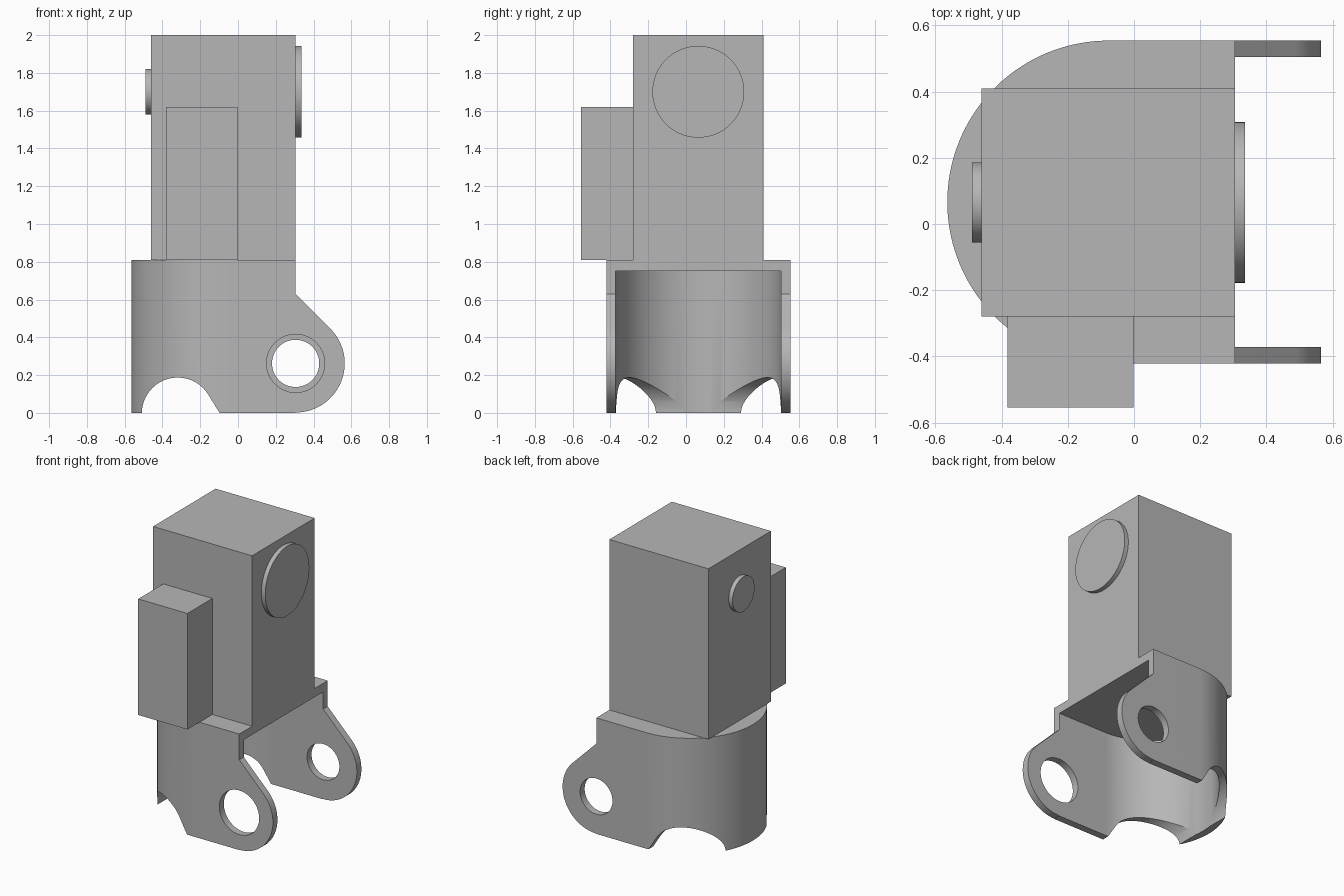
import bpy
import bmesh
from math import sin, cos, pi, radians
from mathutils import Vector

cube = bpy.data.objects.get("Cube")
if cube:
    bpy.data.objects.remove(cube, do_unlink=True)

grey = bpy.data.materials.new("grey_metal")
grey.use_nodes = True
grey.diffuse_color = (0.47, 0.47, 0.47, 1)
grey.node_tree.nodes["Principled BSDF"].inputs["Base Color"].default_value = (0.47, 0.47, 0.47, 1)


def arc(cx, cy, r, start, end, steps=48):
    """Points along an arc, angles in degrees."""
    angles = [radians(start + (end - start) * i / steps) for i in range(steps + 1)]
    return [(cx + r * cos(a), cy + r * sin(a)) for a in angles]


def prism(name, points, axis, low, high):
    """Extrude a closed 2D outline along an axis from low to high."""
    place = {"x": lambda a, b: (low, a, b),
             "y": lambda a, b: (a, low, b),
             "z": lambda a, b: (a, b, low)}[axis]
    bm = bmesh.new()
    face = bm.faces.new([bm.verts.new(place(a, b)) for a, b in points])
    grown = bmesh.ops.extrude_face_region(bm, geom=[face])["geom"]
    shift = Vector([high - low if k == axis else 0 for k in "xyz"])
    bmesh.ops.translate(bm, vec=shift, verts=[v for v in grown if isinstance(v, bmesh.types.BMVert)])
    bmesh.ops.recalc_face_normals(bm, faces=bm.faces)
    mesh = bpy.data.meshes.new(name)
    bm.to_mesh(mesh)
    bm.free()
    mesh.materials.append(grey)
    obj = bpy.data.objects.new(name, mesh)
    bpy.context.collection.objects.link(obj)
    return obj


def box(name, x0, x1, y0, y1, z0, z1):
    return prism(name, [(x0, y0), (x1, y0), (x1, y1), (x0, y1)], "z", z0, z1)


def disc(name, axis, a, b, r, low, high):
    return prism(name, arc(a, b, r, 0, 360, 64)[:-1], axis, low, high)


def activate(obj):
    bpy.ops.object.select_all(action="DESELECT")
    obj.select_set(True)
    bpy.context.view_layer.objects.active = obj


def combine(obj, other, operation):
    """Apply a boolean and discard the helper."""
    other.hide_render = True
    mod = obj.modifiers.new(operation, "BOOLEAN")
    mod.operation = operation
    mod.solver = "EXACT"
    mod.object = other
    activate(obj)
    bpy.ops.object.modifier_apply(modifier=mod.name)
    bpy.data.objects.remove(other, do_unlink=True)


def u_outline(r, x_end):
    cx, cy = -0.076, 0.066
    return arc(cx, cy, r, 90, 270, 72) + [(x_end, cy - r), (x_end, cy + r)]


# Base bracket: rounded shell trimmed to the ear outline
ear_x, ear_z, ear_r = 0.305, 0.262, 0.26
bracket = prism("base_bracket", u_outline(0.488, 0.8), "z", 0, 0.81)
side = [(-0.8, 0)] + [(0.27, 0)] + arc(ear_x, ear_z, ear_r, -90, 45, 40) + \
       [(ear_x, 0.63), (ear_x, 0.9), (-0.8, 0.9)]
side[0], side[1] = (-0.8, -0.1), (0.27, -0.1)
combine(bracket, prism("side_trim", side, "y", -1, 1), "INTERSECT")

# Hollow inside, open to the bottom and right
combine(bracket, prism("hollow", u_outline(0.438, 0.9), "z", -0.2, 0.75), "DIFFERENCE")

# Arched notch with one sloping side
notch = [(-0.509, -0.1)] + arc(-0.319, -0.003, 0.19, 180, 31, 40) + [(-0.098, 0), (-0.098, -0.1)]
combine(bracket, prism("notch", notch, "y", -1, 1), "DIFFERENCE")

# Pivot holes: wider in the front ear
combine(bracket, disc("front_hole", "y", ear_x, ear_z, 0.154, -0.7, -0.2), "DIFFERENCE")
combine(bracket, disc("back_hole", "y", ear_x, ear_z, 0.125, 0.2, 0.8), "DIFFERENCE")

# Housing, side box and end caps
box("main_housing", -0.46, 0.305, -0.28, 0.41, 0.81, 2.0)
box("front_box", -0.382, -0.002, -0.555, -0.28, 0.81, 1.62)
caps = [disc("large_cap", "x", 0.065, 1.7, 0.243, 0.305, 0.335),
        disc("small_cap", "x", 0.065, 1.7, 0.121, -0.49, -0.46)]

for obj in caps + [bracket]:
    activate(obj)
    bpy.ops.object.shade_smooth_by_angle(angle=radians(25))
